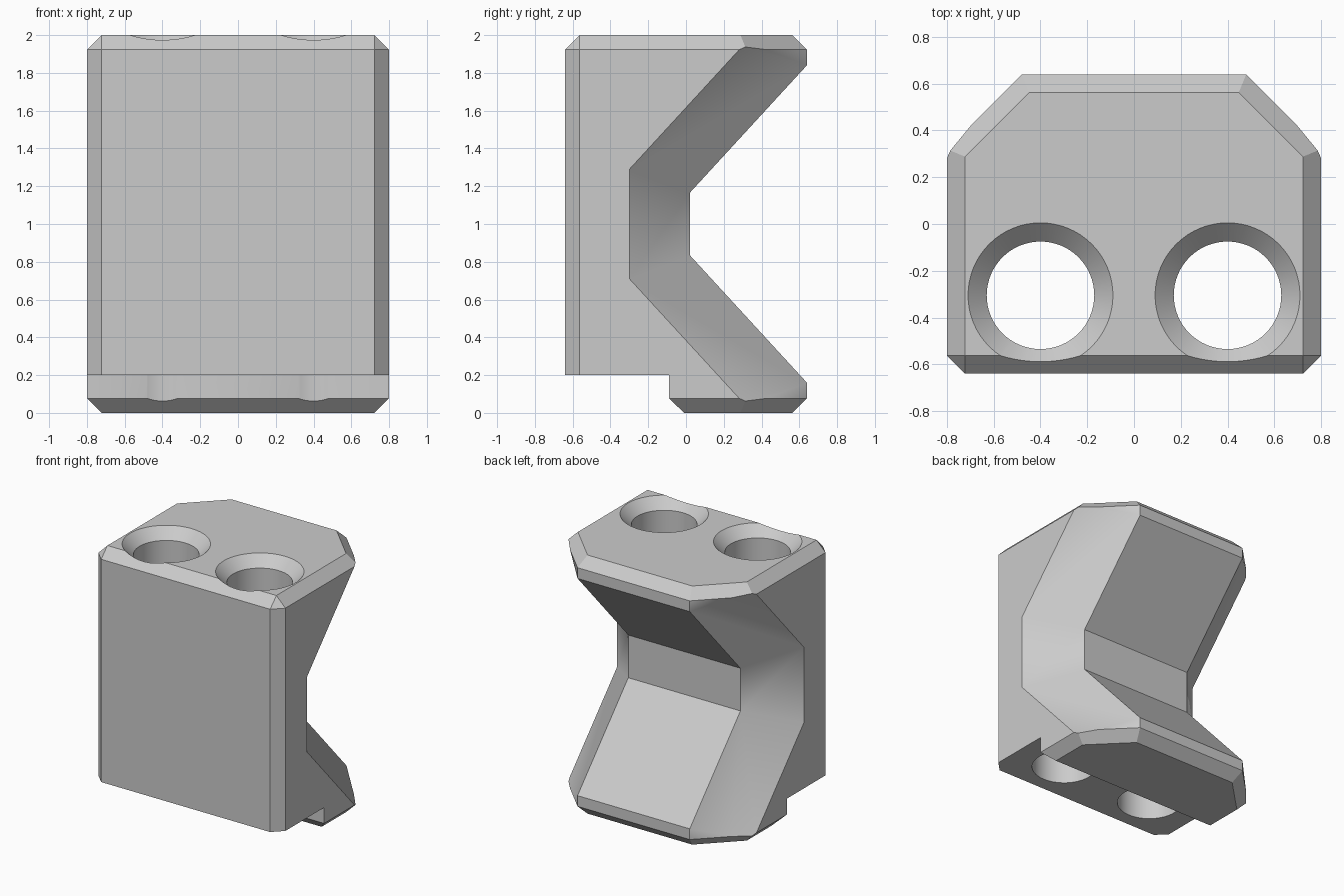
import bpy, bmesh, math
from mathutils import Vector

cube = bpy.data.objects.get("Cube")
if cube:
    bpy.data.objects.remove(cube, do_unlink=True)

W, D, H = 0.8, 0.64, 2.0      # half width, half depth, height
C = 0.077                     # edge chamfer
S = 0.32                      # large chamfer along the back corners

grey = bpy.data.materials.new("grey")
grey.use_nodes = True
colour = (0.6, 0.6, 0.6, 1)
grey.diffuse_color = colour
grey.node_tree.nodes["Principled BSDF"].inputs["Base Color"].default_value = colour


def make_object(name, bm):
    bmesh.ops.recalc_face_normals(bm, faces=bm.faces[:])
    mesh = bpy.data.meshes.new(name)
    bm.to_mesh(mesh)
    bm.free()
    mesh.materials.append(grey)
    obj = bpy.data.objects.new(name, mesh)
    bpy.context.collection.objects.link(obj)
    return obj


def clip(bm, point, normal):
    """Cut away everything beyond a plane and close the cut."""
    geom = bm.verts[:] + bm.edges[:] + bm.faces[:]
    bmesh.ops.bisect_plane(bm, geom=geom, dist=1e-5, plane_co=point,
                           plane_no=Vector(normal).normalized(), clear_outer=True)
    rim = [e for e in bm.edges if e.is_boundary]
    bmesh.ops.holes_fill(bm, edges=rim, sides=0)


# Side profile (y, z): upright front, stepped foot, V-groove in the back
front = [(-0.01, 0), (-0.09, C), (-0.09, 0.2), (-D, 0.2), (-D, H - C), (-D + C, H)]
groove = [(D, H), (D, 1.84), (0.02, 1.165), (0.02, 0.835), (D, 0.16), (D, 0)]
slide = S * math.tan(math.atan2(0.62, 0.675) / 2)
shift = [0, slide, slide, -slide, -slide, 0]
inner = [(y - S, z + dz) for (y, z), dz in zip(groove, shift)]

# Loft the profile across the width, set back at the two sides
bm = bmesh.new()
rings = []
for x, back in ((-W, inner), (S - W, groove), (W - S, groove), (W, inner)):
    rings.append([bm.verts.new((x, y, z)) for y, z in front + back])
n = len(rings[0])
for a, b in zip(rings, rings[1:]):
    for i in range(n):
        j = (i + 1) % n
        bm.faces.new((a[i], a[j], b[j], b[i]))
bm.faces.new(rings[0])
bm.faces.new(rings[-1])
bmesh.ops.recalc_face_normals(bm, faces=bm.faces[:])

# Chamfers around the top and bottom rims
for z, up in ((H - C, 1), (C, -1)):
    clip(bm, (0, D, z), (0, 1, up))
    for s in (-1, 1):
        clip(bm, (s * W, 0, z), (s, 0, up))
        clip(bm, (s * W, D - S, z), (s, 1, up * math.sqrt(2)))
# Upright front edges and the small triangular corner facets
for s in (-1, 1):
    clip(bm, (s * W, C - D, 0), (s, -1, 0))
    clip(bm, (s * W, C - D, H - C), (s, -1, 1))
body = make_object("clamp_block", bm)

# Countersunk screw holes
for s in (-1, 1):
    bm = bmesh.new()
    seg = 64
    rings = []
    for r, z in ((0.23, -0.1), (0.23, H - 0.08), (0.41, H + 0.1)):
        rings.append([bm.verts.new((s * 0.4 + r * math.cos(math.tau * i / seg),
                                    -0.305 + r * math.sin(math.tau * i / seg), z))
                      for i in range(seg)])
    for a, b in zip(rings, rings[1:]):
        for i in range(seg):
            j = (i + 1) % seg
            bm.faces.new((a[i], a[j], b[j], b[i]))
    bm.faces.new(rings[0])
    bm.faces.new(rings[-1])
    cutter = make_object("hole_cutter", bm)
    cutter.hide_render = True
    mod = body.modifiers.new("screw_hole", "BOOLEAN")
    mod.operation, mod.solver, mod.object = "DIFFERENCE", "EXACT", cutter
    bpy.context.view_layer.objects.active = body
    bpy.ops.object.modifier_apply(modifier=mod.name)
    bpy.data.objects.remove(cutter, do_unlink=True)

bpy.ops.object.select_all(action="DESELECT")
body.select_set(True)
bpy.context.view_layer.objects.active = body
bpy.ops.object.shade_smooth_by_angle(angle=math.radians(31))
